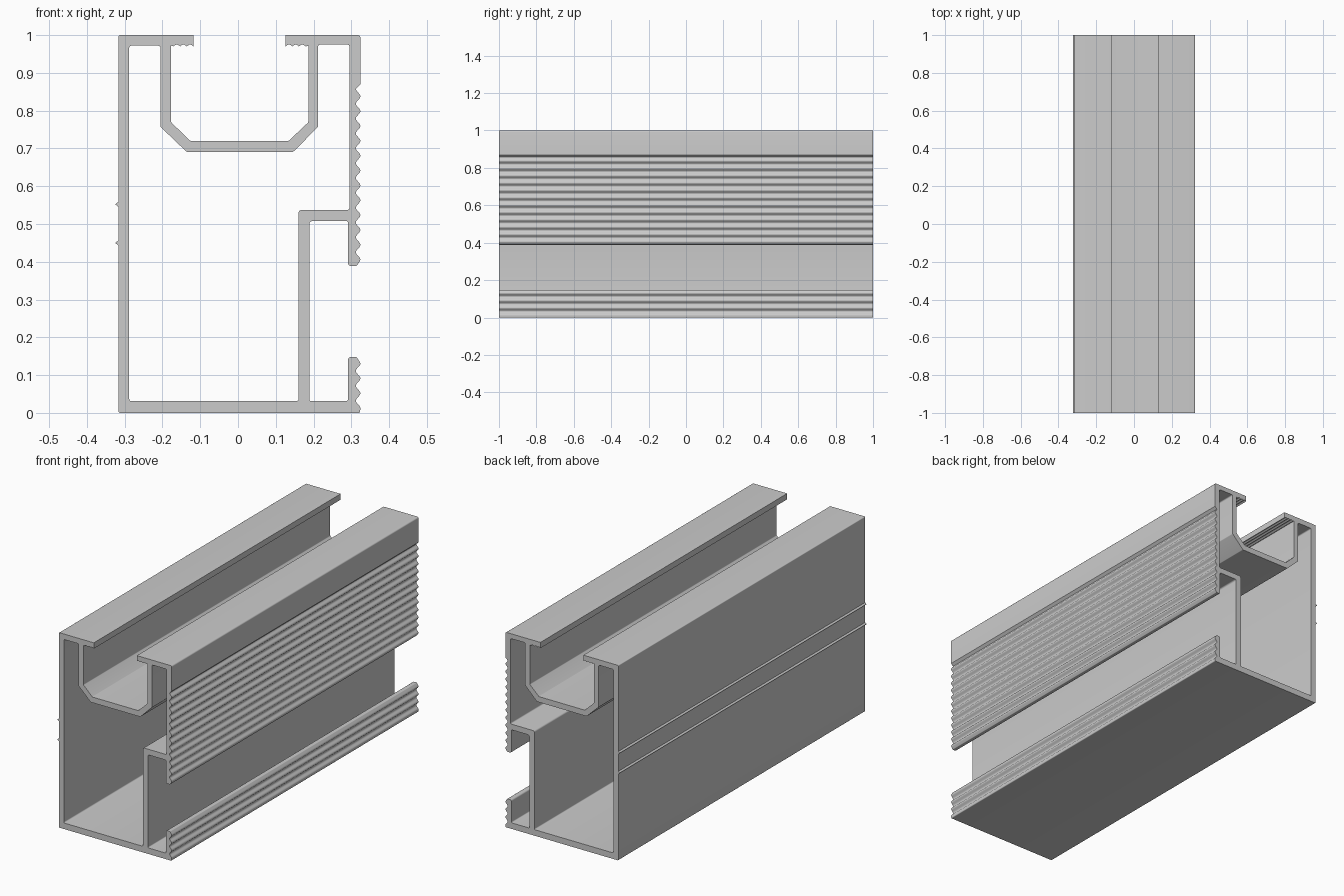
import bpy, bmesh, math
from mathutils import Vector

if "Cube" in bpy.data.objects:
    bpy.data.objects.remove(bpy.data.objects["Cube"])

PITCH = 0.0393


def rounded(points, segs=4):
    """Points are (x, z) or (x, z, fillet radius)."""
    out = []
    n = len(points)
    for i, p in enumerate(points):
        c = Vector(p[:2])
        if len(p) < 3:
            out.append(c)
            continue
        a = (Vector(points[i - 1][:2]) - c).normalized()
        b = (Vector(points[(i + 1) % n][:2]) - c).normalized()
        half = a.angle(b) / 2
        r = p[2]
        mid = c + (a + b).normalized() * (r / math.sin(half))
        start = c + a * (r / math.tan(half)) - mid
        end = c + b * (r / math.tan(half)) - mid
        for k in range(segs + 1):
            out.append(mid + start.lerp(end, k / segs).normalized() * r)
    return out


def grip(z0, z1, steps):
    """Rounded grip ridges up the right face."""
    pts = []
    for k in range(steps + 1):
        z = z0 + (z1 - z0) * k / steps
        pts.append((0.317 + 0.006 * math.cos(2 * math.pi * (z - 0.838) / PITCH), z))
    return pts


def teeth(x0, x1, count=3, per=6):
    """Small scallops under a flange lip."""
    n = count * per
    return [(x0 + (x1 - x0) * k / n,
             0.970 + 0.005 * abs(math.sin(math.pi * count * k / n))) for k in range(n + 1)]


def marker(z):
    """Small raised line on the left face."""
    return [(-0.317, z + 0.007), (-0.325, z + 0.001), (-0.325, z - 0.001), (-0.317, z - 0.007)]


# Outer outline, anticlockwise from the bottom left
outer = [(-0.317, 0, 0.004), (0.322, 0, 0.004)]
outer += grip(0.013, 0.138, 38)
outer += [(0.313, 0.148, 0.004), (0.29, 0.148, 0.008), (0.29, 0.031, 0.005), (0.188, 0.031, 0.005),
          (0.188, 0.508, 0.008), (0.29, 0.508, 0.005), (0.29, 0.389, 0.008), (0.313, 0.389, 0.004)]
outer += grip(0.399, 0.858, 140)
outer += [(0.323, 0.87), (0.323, 1, 0.007), (0.125, 1)]
outer += teeth(0.125, 0.178)
outer += [(0.185, 0.972), (0.185, 0.769, 0.006), (0.133, 0.72, 0.006),
          (-0.127, 0.72, 0.006), (-0.178, 0.769, 0.006), (-0.178, 0.972)]
outer += teeth(-0.172, -0.119)
outer += [(-0.119, 1), (-0.317, 1, 0.004)]
outer += marker(0.552) + marker(0.45)

# Enclosed cavity
cavity = [(-0.289, 0.972, 0.006), (-0.206, 0.972, 0.006), (-0.206, 0.757, 0.006),
          (-0.137, 0.691, 0.006), (0.145, 0.691, 0.006), (0.211, 0.757, 0.006),
          (0.211, 0.975, 0.006), (0.294, 0.975, 0.006), (0.294, 0.537, 0.006),
          (0.159, 0.537, 0.008), (0.159, 0.031, 0.005), (-0.289, 0.031, 0.006)]

# Section extruded along y
curve = bpy.data.curves.new("rail_section", 'CURVE')
curve.dimensions = '2D'
curve.fill_mode = 'BOTH'
curve.extrude = 1.0
for loop in (outer, cavity):
    pts = rounded(loop)
    s = curve.splines.new('POLY')
    s.points.add(len(pts) - 1)
    for sp, p in zip(s.points, pts):
        sp.co = (p.x, p.y, 0, 1)
    s.use_cyclic_u = True
helper = bpy.data.objects.new("rail_section", curve)
bpy.context.collection.objects.link(helper)
bpy.context.view_layer.update()
dg = bpy.context.evaluated_depsgraph_get()
mesh = bpy.data.meshes.new_from_object(helper.evaluated_get(dg))
bpy.data.objects.remove(helper)

# Mounting rail mesh
bm = bmesh.new()
bm.from_mesh(mesh)
for v in bm.verts:
    v.co = (v.co.x + 0.001, -v.co.z, v.co.y)
bmesh.ops.remove_doubles(bm, verts=bm.verts, dist=1e-5)
bmesh.ops.recalc_face_normals(bm, faces=bm.faces)
bm.to_mesh(mesh)
bm.free()
rail = bpy.data.objects.new("mounting_rail", mesh)
bpy.context.collection.objects.link(rail)
bpy.context.view_layer.objects.active = rail
rail.select_set(True)
bpy.ops.object.shade_smooth_by_angle(angle=math.radians(38))
